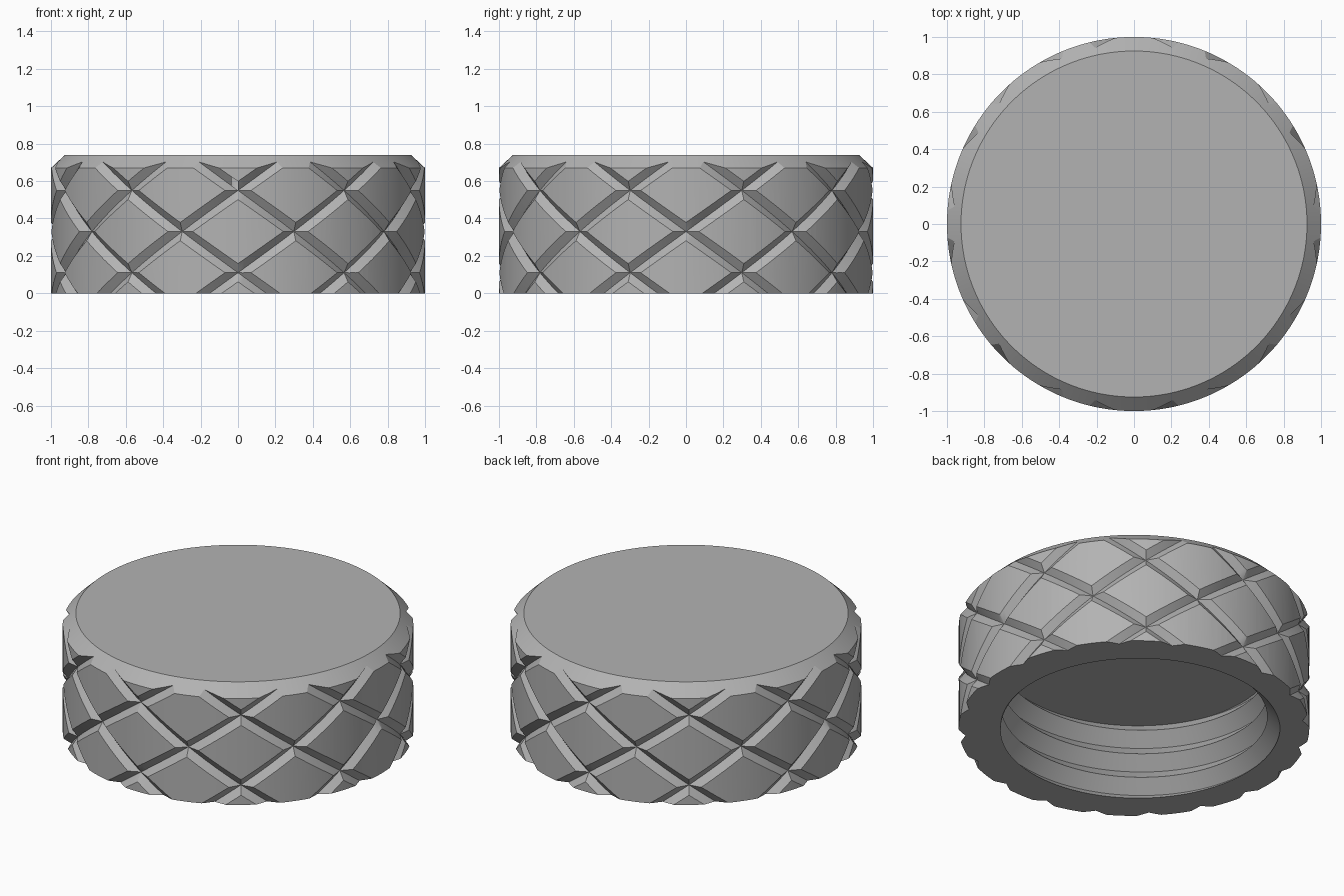
import bpy, bmesh
from math import radians, degrees, sin, cos, floor

if "Cube" in bpy.data.objects:
    bpy.data.objects.remove(bpy.data.objects["Cube"])

HEIGHT, CEILING = 0.74, 0.49
RISE = 0.22 / 18                 # groove climb per degree
PITCH, CREST, ROOT = 0.155, 0.76, 0.834

metal = bpy.data.materials.new("plain grey")
metal.use_nodes = True
grey = (0.45, 0.45, 0.45, 1)
metal.diffuse_color = grey
metal.node_tree.nodes["Principled BSDF"].inputs["Base Color"].default_value = grey


def polar(r, angle, z):
    return (r * cos(radians(angle)), r * sin(radians(angle)), z)


def finish(bm, name):
    bmesh.ops.remove_doubles(bm, verts=bm.verts, dist=1e-5)
    bmesh.ops.recalc_face_normals(bm, faces=bm.faces)
    mesh = bpy.data.meshes.new(name)
    bm.to_mesh(mesh)
    bm.free()
    obj = bpy.data.objects.new(name, mesh)
    bpy.context.collection.objects.link(obj)
    mesh.materials.append(metal)
    return obj


def skin(bm, columns, closed):
    """Join successive rows of points with quads; closed rows get end caps."""
    cols = [[bm.verts.new(p) for p in c] for c in columns]
    n = len(cols[0])
    for a, b in zip(cols, cols[1:]):
        for k in range(n if closed else n - 1):
            j = (k + 1) % n
            bm.faces.new((a[k], a[j], b[j], b[k]))
    if closed:
        bm.faces.new(cols[0])
        bm.faces.new(cols[-1])


def groove_set(hand, name):
    """Ten parallel helical V cutters."""
    bm = bmesh.new()
    for i in range(10):
        columns = []
        for s in range(-11, 32):
            turn = s * 2
            z = 0.11 + RISE * turn
            angle = -90 + 36 * i + hand * turn
            columns.append([polar(0.965, angle, z),
                            polar(1.035, angle, z + 0.098),
                            polar(1.035, angle, z - 0.098)])
        skin(bm, columns, True)
    return finish(bm, name)


def thread_radius(angle, z):
    phase = (z / PITCH - (angle - 140) / 360) % 1
    return CREST + (ROOT - CREST) * abs(1 - 2 * phase)


def thread_core():
    """Threaded plug whose shape is cut out of the cap."""
    bm = bmesh.new()
    low = -0.1
    columns = []
    for angle in range(0, 361, 3):
        column = [(0, 0, low)]
        for k in range(-5, 13):
            z = PITCH * ((angle - 140) / 360 + k / 2)
            z = min(max(z, low), CEILING)
            column.append(polar(thread_radius(angle, z), angle, z))
        column.append((0, 0, CEILING))
        columns.append(column)
    skin(bm, columns, False)
    return finish(bm, "thread_core")


# Cap body: lathe of a chamfered profile
bm = bmesh.new()
profile = [(0, 0), (1, 0), (1, 0.67), (0.925, HEIGHT), (0, HEIGHT)]
skin(bm, [[polar(r, a, z) for r, z in profile] for a in range(0, 361, 2)], False)
bmesh.ops.remove_doubles(bm, verts=bm.verts, dist=1e-5)
flat = [f for f in bm.faces if abs(f.normal.z) > 0.99]
bmesh.ops.dissolve_faces(bm, faces=[f for f in flat if f.calc_center_median().z > 0.5])
bmesh.ops.dissolve_faces(bm, faces=[f for f in bm.faces
                                    if abs(f.normal.z) > 0.99 and f.calc_center_median().z < 0.1])
cap = finish(bm, "knurled_cap")
bpy.context.view_layer.objects.active = cap
cap.select_set(True)

# Cut the thread and the two crossing sets of grooves
for cutter in (thread_core(), groove_set(1, "right_hand_grooves"),
               groove_set(-1, "left_hand_grooves")):
    cutter.hide_render = True
    cut = cap.modifiers.new("cut", "BOOLEAN")
    cut.operation = "DIFFERENCE"
    cut.solver = "EXACT"
    cut.object = cutter
    bpy.ops.object.modifier_apply(modifier=cut.name)
    bpy.data.objects.remove(cutter)

bpy.ops.object.shade_smooth_by_angle(angle=radians(25))
